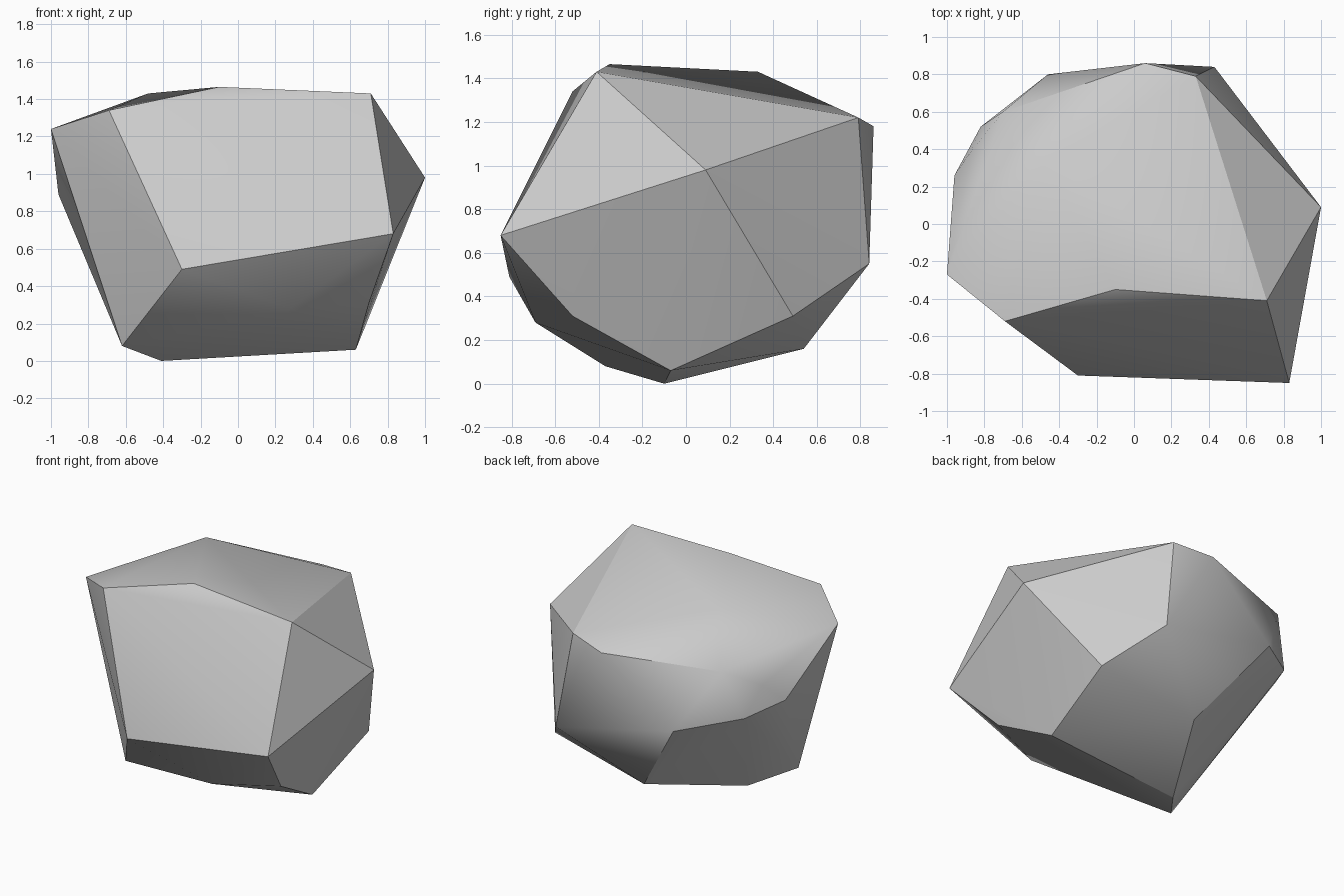
import bpy
import bmesh
import math
from mathutils import Vector

# Remove only the default object
default_cube = bpy.data.objects.get("Cube")
if default_cube:
    bpy.data.objects.remove(default_cube, do_unlink=True)


def make_material(name, colour):
    """Create one plain flat material."""
    material = bpy.data.materials.new(name)
    material.use_nodes = True
    material.diffuse_color = colour
    shader = material.node_tree.nodes["Principled BSDF"]
    shader.inputs["Base Color"].default_value = colour
    shader.inputs["Roughness"].default_value = 0.9
    return material


def make_hull(name, corners, material):
    """Wrap a closed faceted skin around the given corners."""
    mesh = bpy.data.meshes.new(name)
    bm = bmesh.new()
    for corner in corners:
        bm.verts.new(Vector(corner))
    bmesh.ops.convex_hull(bm, input=bm.verts[:])
    loose = [vert for vert in bm.verts if not vert.link_faces]
    bmesh.ops.delete(bm, geom=loose, context="VERTS")
    bmesh.ops.recalc_face_normals(bm, faces=bm.faces[:])
    bm.to_mesh(mesh)
    bm.free()
    mesh.materials.append(material)
    obj = bpy.data.objects.new(name, mesh)
    bpy.context.collection.objects.link(obj)
    return obj


# Top plateau of the boulder
crown = [(0.71, -0.41, 1.43), (-0.1, -0.35, 1.465), (-0.48, 0.33, 1.43),
         (-0.69, -0.52, 1.34), (-1, -0.27, 1.24)]

# Rear shoulder, running from the left side round to the right
shoulder = [(0.33, 0.79, 1.22), (0.06, 0.86, 1.18), (-0.7, 0.6, 1.15),
            (-0.87, 0.39, 1.02)]

# Widest belt
belt = [(1, 0.09, 0.98), (0.83, -0.85, 0.68), (-0.3, -0.81, 0.49),
        (-0.96, 0.26, 0.89), (-0.82, 0.52, 0.82), (-0.46, 0.8, 0.74),
        (0.43, 0.84, 0.55)]

# Underside, tapering to the ground
base = [(0.28, -0.69, 0.28), (0.7, -0.52, 0.31), (0.68, 0.49, 0.31),
        (-0.05, 0.54, 0.16), (-0.62, -0.37, 0.08), (0.63, -0.07, 0.06),
        (-0.41, -0.1, 0)]

stone_grey = make_material("stone grey", (0.6, 0.6, 0.6, 1))
boulder = make_hull("boulder", crown + shoulder + belt + base, stone_grey)

# Soft shading across shallow facets, crisp ridges elsewhere
bpy.ops.object.select_all(action="DESELECT")
boulder.select_set(True)
bpy.context.view_layer.objects.active = boulder
bpy.ops.object.shade_smooth_by_angle(angle=math.radians(30))
